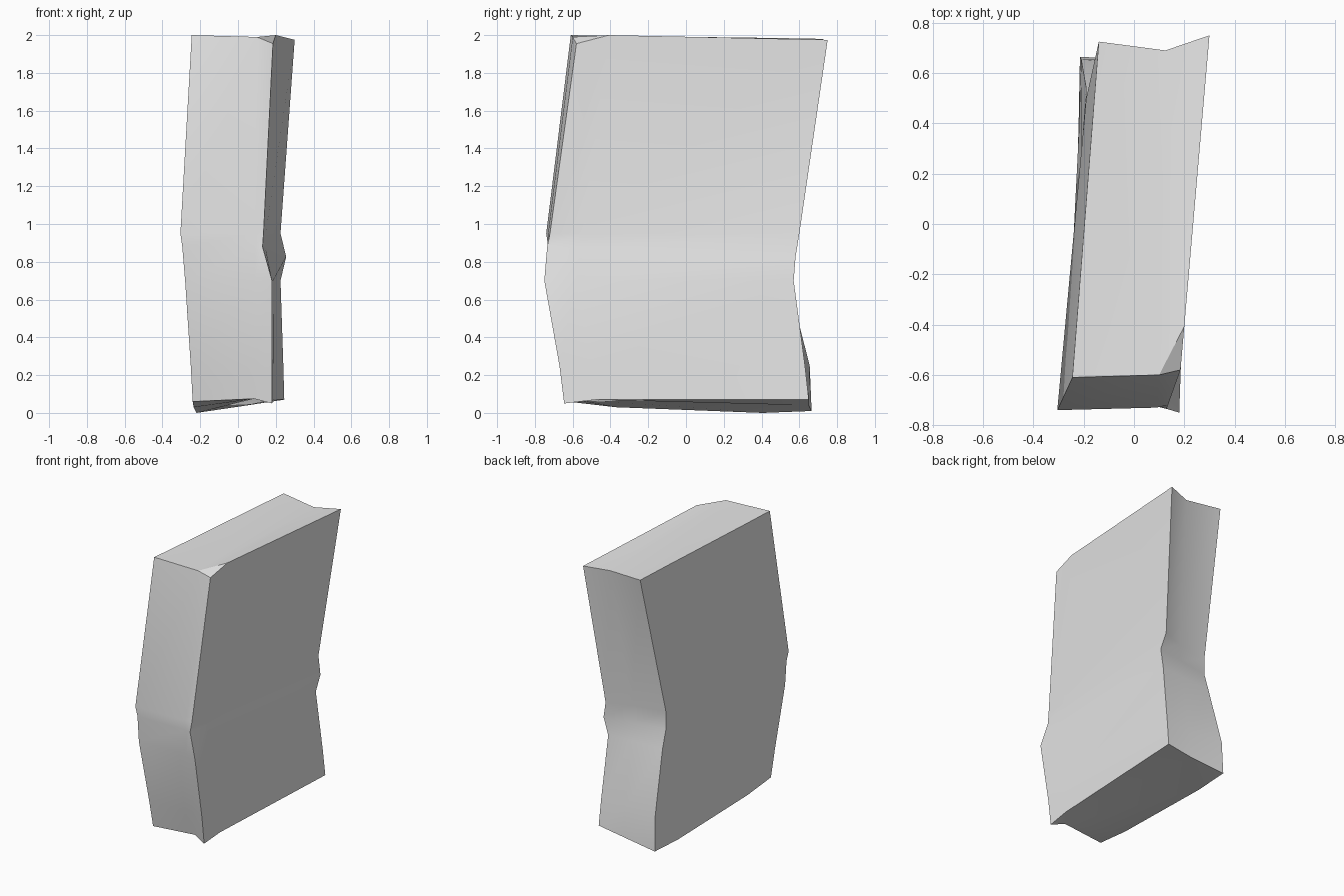
import bpy
import bmesh
from mathutils import Vector

cube = bpy.data.objects.get("Cube")
if cube:
    bpy.data.objects.remove(cube, do_unlink=True)

# One plain stone colour
stone = bpy.data.materials.new("pale_grey_stone")
stone.use_nodes = True
grey = (0.8, 0.8, 0.8, 1)
stone.diffuse_color = grey
stone.node_tree.nodes["Principled BSDF"].inputs["Base Color"].default_value = grey

# Shared heights from the foot to the crown of the slab
heights = [.06, .25, .7, .85, .95, 1.98]


def column(xs, ys, foot, crown):
    """One upright edge of the slab, with its own foot and crown height."""
    points = [Vector((x, y, z)) for x, y, z in zip(xs, ys, heights)]
    points[0].z = foot
    points[-1].z = crown
    points[3].z -= points[3].y * .04  # the waist crease tilts towards the back
    return points


def between(first, second, amount, foot, crown):
    """An extra upright edge lying on the broad face between two others."""
    points = [a.lerp(b, amount) for a, b in zip(first, second)]
    points[0].z = foot
    points[-1].z = crown
    return points


# Corner edges and the two creases on the narrow faces
front_right = column([-.24, -.25, -.28, -.295, -.305, -.245],
                     [-.63, -.66, -.735, -.73, -.74, -.61], .06, 2)
front_crease = column([.085, .085, .09, .09, .09, .1],
                      [-.61, -.65, -.72, -.725, -.73, -.6], .075, 1.99)
front_left = column([.18, .18, .18, .13, .135, .185],
                    [-.645, -.67, -.75, -.735, -.72, -.58], .05, 1.955)
back_left = column([.245, .24, .225, .255, .225, .3],
                   [.65, .63, .57, .58, .6, .75], .07, 1.975)
back_crease = column([.05, .05, .05, .05, .06, .125],
                     [.65, .63, .555, .54, .54, .69], .04, 1.965)
back_right = column([-.215, -.21, -.19, -.19, -.19, -.14],
                    [.665, .655, .54, .5, .5, .725], .01, 1.98)

# Edges near the front of both broad faces, where the foot steps up
step_left = between(front_left, back_left, .13, .07, 2)
step_right = between(front_right, back_right, .2, .03, 1.995)
foot_low = between(front_right, back_right, .8, 0, 1.985)

columns = [front_right, front_crease, front_left, step_left, back_left,
           back_crease, back_right, foot_low, step_right]
count = len(columns)

bm = bmesh.new()
rings = [[bm.verts.new(col[level]) for col in columns]
         for level in range(len(heights))]

# Sides
for lower, upper in zip(rings, rings[1:]):
    for i in range(count):
        j = (i + 1) % count
        bm.faces.new((lower[i], lower[j], upper[j], upper[i]))

# Crown and foot, each split along the long groove between the creases
front, back = columns.index(front_crease), columns.index(back_crease)
for ring in (rings[0], rings[-1]):
    bm.faces.new(ring[front:back + 1])
    bm.faces.new(ring[back:] + ring[:front + 1])

bmesh.ops.triangulate(bm, faces=[f for f in bm.faces if len(f.verts) > 4])
bmesh.ops.recalc_face_normals(bm, faces=bm.faces[:])
mesh = bpy.data.meshes.new("stone_slab")
bm.to_mesh(mesh)
bm.free()

slab = bpy.data.objects.new("stone_slab", mesh)
bpy.context.collection.objects.link(slab)
mesh.materials.append(stone)

# Soft faces with crisp edges
bpy.ops.object.select_all(action="DESELECT")
slab.select_set(True)
bpy.context.view_layer.objects.active = slab
bpy.ops.object.shade_smooth_by_angle()
